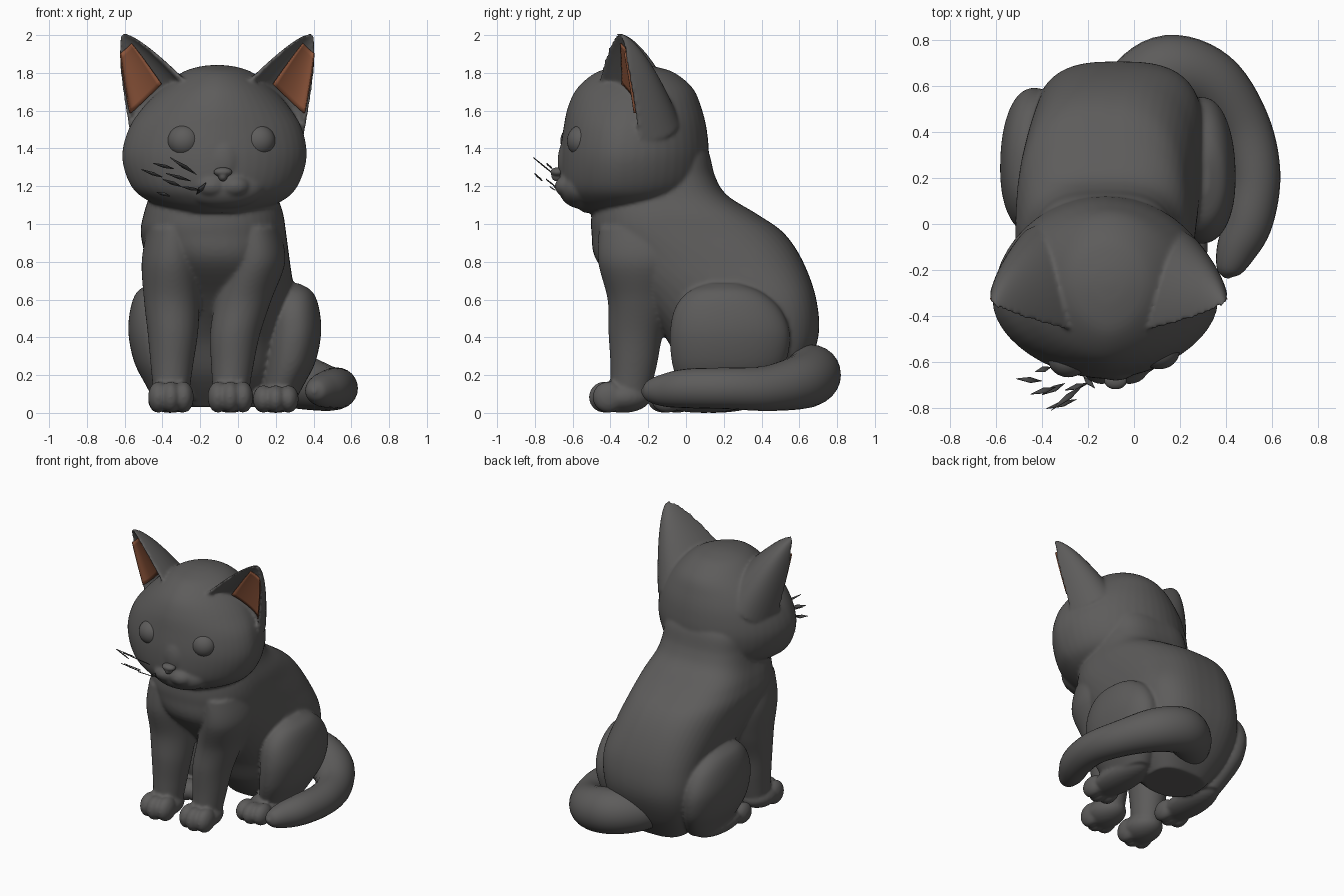
import bpy, bmesh
from math import cos, sin, pi, copysign
from mathutils import Vector, Matrix

cube = bpy.data.objects.get("Cube")
if cube:
    bpy.data.objects.remove(cube, do_unlink=True)


def material(name, rgb):
    mat = bpy.data.materials.new(name)
    mat.use_nodes = True
    mat.diffuse_color = (*rgb, 1)
    bsdf = next(n for n in mat.node_tree.nodes if n.type == 'BSDF_PRINCIPLED')
    bsdf.inputs["Base Color"].default_value = (*rgb, 1)
    return mat


FUR = material("charcoal fur", (0.11, 0.107, 0.105))
EAR = material("rust inner ear", (0.28, 0.095, 0.045))
WHISKER = material("dark whisker", (0.06, 0.06, 0.06))


def refine(rows, steps=6):
    """Catmull-Rom interpolation of a short table of rows."""
    out = []
    for i in range(len(rows) - 1):
        a, b, c, d = (rows[min(max(i + k, 0), len(rows) - 1)] for k in (-1, 0, 1, 2))
        for s in range(steps):
            t = s / steps
            out.append([0.5 * (2 * q + (r - p) * t + (2 * p - 5 * q + 4 * r - w) * t * t
                               + (3 * q - p - 3 * r + w) * t ** 3)
                        for p, q, r, w in zip(a, b, c, d)])
    return out + [list(rows[-1])]


def loft(bm, rings):
    """Skin closed rings and cap both ends."""
    vs = [[bm.verts.new(p) for p in ring] for ring in rings]
    for lo, hi in zip(vs, vs[1:]):
        for j in range(len(lo)):
            bm.faces.new((lo[j - 1], lo[j], hi[j], hi[j - 1]))
    bm.faces.new(vs[0])
    bm.faces.new(vs[-1])


def slices(bm, rows, front_power=2.0, back_power=2.0, n=48):
    """Loft horizontal sections: z, centre x, half width, front y, widest y, back y."""
    rings = []
    for z, cx, rx, front, mid, back in refine(rows):
        ring = []
        for j in range(n):
            c, s = cos(2 * pi * j / n), sin(2 * pi * j / n)
            e = 2 / (back_power if s > 0 else front_power)
            u, v = copysign(abs(c) ** e, c), copysign(abs(s) ** e, s)
            ring.append((cx + rx * u, mid + v * (back - mid if v > 0 else mid - front), z))
        rings.append(ring)
    loft(bm, rings)


def ball(bm, loc, radii):
    m = Matrix.Translation(loc) @ Matrix.Diagonal((*radii, 1))
    bmesh.ops.create_uvsphere(bm, u_segments=32, v_segments=20, radius=1, matrix=m)


def finish(bm, name, mat, voxel=0, relax=5):
    bmesh.ops.recalc_face_normals(bm, faces=bm.faces)
    mesh = bpy.data.meshes.new(name)
    bm.to_mesh(mesh)
    bm.free()
    mesh.shade_smooth()
    mesh.materials.append(mat)
    obj = bpy.data.objects.new(name, mesh)
    bpy.context.collection.objects.link(obj)
    if voxel:
        mod = obj.modifiers.new("fuse", 'REMESH')
        mod.mode, mod.voxel_size, mod.use_smooth_shade = 'VOXEL', voxel, True
        mod = obj.modifiers.new("soften", 'SMOOTH')
        mod.factor, mod.iterations = 0.5, relax
    return obj


# Torso, running up into the neck; everything furry is fused with it below
body = bmesh.new()
slices(body, [
    (0.03, -0.06, 0.20, 0.16, 0.34, 0.50),
    (0.20, -0.065, 0.31, 0.00, 0.36, 0.62),
    (0.40, -0.07, 0.36, -0.11, 0.36, 0.70),
    (0.60, -0.07, 0.37, -0.28, 0.34, 0.69),
    (0.80, -0.105, 0.38, -0.47, 0.12, 0.62),
    (0.95, -0.13, 0.385, -0.50, -0.08, 0.52),
    (1.05, -0.13, 0.37, -0.50, -0.13, 0.38),
    (1.15, -0.13, 0.34, -0.48, -0.15, 0.22),
    (1.25, -0.13, 0.32, -0.44, -0.15, 0.155),
    (1.38, -0.13, 0.30, -0.38, -0.15, 0.12),
    (1.48, -0.13, 0.20, -0.30, -0.15, 0.06)], front_power=2.3, back_power=2.9)

# Haunches: upright slabs against the flanks, tucked in above the foot
for side, cx, y in ((1, 0.01, 0.0), (-1, -0.15, 0.04)):
    slices(body, [(z, cx + side * gap, rx, y + front, y + 0.2, y + back) for z, gap, rx, front, back in (
        (0.06, 0.20, 0.09, 0.00, 0.38),
        (0.15, 0.23, 0.11, -0.04, 0.46),
        (0.27, 0.265, 0.135, -0.075, 0.53),
        (0.42, 0.285, 0.145, -0.085, 0.55),
        (0.55, 0.285, 0.135, -0.06, 0.50),
        (0.64, 0.285, 0.10, 0.01, 0.40),
        (0.685, 0.285, 0.03, 0.12, 0.28))], front_power=2.2, back_power=2.2)

# Front legs: z, midline x, half spacing, half width, front, widest, back
LEG = [(0.06, -0.197, 0.157, 0.09, -0.40, -0.30, -0.20),
       (0.25, -0.19, 0.16, 0.112, -0.40, -0.28, -0.155),
       (0.42, -0.18, 0.165, 0.133, -0.41, -0.26, -0.12),
       (0.60, -0.16, 0.19, 0.148, -0.415, -0.24, -0.05),
       (0.80, -0.13, 0.22, 0.16, -0.465, -0.22, 0.0),
       (0.98, -0.13, 0.21, 0.14, -0.46, -0.22, -0.02)]
for side in (-1, 1):
    slices(body, [(z, mid + side * gap, *rest) for z, mid, gap, *rest in LEG])


def paw(x, front, back, width, height):
    """Long pad with three broad overlapping toes."""
    z = height * 0.49
    ball(body, (x, (front + back) / 2 + 0.015, z), (width, (back - front) / 2 - 0.01, z))
    for k in (-1, 0, 1):
        ball(body, (x + k * width * 0.55, front + 0.08 + 0.02 * k * k, z), (width * 0.46, 0.085, z))


for x in (-0.355, -0.04):
    paw(x, -0.51, -0.19, 0.12, 0.17)
paw(0.20, -0.20, 0.36, 0.12, 0.15)
paw(-0.36, -0.14, 0.40, 0.115, 0.15)

# Head: wedge-faced skull with muzzle and bridge
slices(body, [
    (1.06, -0.12, 0.20, -0.54, -0.36, -0.18),
    (1.12, -0.12, 0.35, -0.62, -0.33, -0.02),
    (1.20, -0.125, 0.44, -0.665, -0.34, 0.09),
    (1.35, -0.125, 0.488, -0.67, -0.34, 0.12),
    (1.50, -0.12, 0.46, -0.65, -0.33, 0.11),
    (1.62, -0.115, 0.385, -0.625, -0.30, 0.08),
    (1.72, -0.11, 0.29, -0.575, -0.28, 0.035),
    (1.80, -0.11, 0.19, -0.48, -0.26, -0.06),
    (1.832, -0.11, 0.10, -0.37, -0.26, -0.16),
    (1.842, -0.11, 0.02, -0.28, -0.26, -0.24)], front_power=1.8)
NOSE_X = -0.08
ball(body, (NOSE_X, -0.55, 1.19), (0.22, 0.125, 0.11))
ball(body, (NOSE_X, -0.57, 1.33), (0.12, 0.11, 0.17))
for side in (-1, 1):
    ball(body, (NOSE_X + side * 0.06, -0.62, 1.20), (0.085, 0.075, 0.06))

# Ears: crescent shells fused to the skull, with a coloured liner in each hollow
ARC = [pi * k / 20 for k in range(21)]
for name, side, bulge in (("right_ear_lining", -1, 0.33), ("left_ear_lining", 1, 0.30)):
    def place(x, y, z):
        return Vector((-0.11 + side * x, y, z))
    inner, outer, tip = place(0.15, -0.47, 1.74), place(0.455, -0.24, 1.44), place(0.51, -0.355, 2.01)
    centre, half = (inner + outer) / 2, (outer - inner) / 2
    back = Vector((-side * 0.05, bulge, 0))
    shell, hollow = [], []
    for i in range(21):
        t = i / 20 * 0.98
        c = centre.lerp(tip, t)
        w, d = half * (1 - t) ** 0.7, back * (1 - t) ** 0.6
        shell.append([c + w * cos(a) + d * sin(a) for a in ARC]
                     + [c + w * 0.86 * cos(a) + d * (0.02 + 0.29 * sin(a)) for a in reversed(ARC)])
        if 0.2 < t < 0.88:
            hollow.append([c + w * 0.86 * cos(a) + d * (0.25 * sin(a) - 0.01) for a in ARC[:14]])
    loft(body, shell)
    bm = bmesh.new()
    grid = [[bm.verts.new(p) for p in row] for row in hollow]
    for lo, hi in zip(grid, grid[1:]):
        for j in range(len(lo) - 1):
            bm.faces.new((lo[j], lo[j + 1], hi[j + 1], hi[j]))
    lining = finish(bm, name, EAR)
    lining.modifiers.new("thickness", 'SOLIDIFY').thickness = 0.006
    lining.modifiers["thickness"].offset = 0

finish(body, "body", FUR, voxel=0.0105, relax=7)

# Eyes and nose
for name, x, y in (("right_eye", -0.285, -0.585), ("left_eye", 0.11, -0.55)):
    bm = bmesh.new()
    ball(bm, (x, y, 1.44), (0.088, 0.08, 0.085))
    finish(bm, name, FUR)
bm = bmesh.new()
ball(bm, (NOSE_X, -0.68, 1.275), (0.05, 0.038, 0.025))
ball(bm, (NOSE_X, -0.68, 1.255), (0.025, 0.034, 0.03))
finish(bm, "nose", FUR, voxel=0.006, relax=3)

# Tail: tapered tube curling round the left side
path = refine([(-0.12, 0.42, 0.20, 0.10), (0.0, 0.58, 0.21, 0.14), (0.15, 0.665, 0.205, 0.155),
               (0.33, 0.61, 0.165, 0.145), (0.47, 0.43, 0.13, 0.12), (0.525, 0.22, 0.13, 0.11),
               (0.50, 0.02, 0.13, 0.105), (0.445, -0.11, 0.12, 0.088), (0.41, -0.20, 0.115, 0.055),
               (0.402, -0.235, 0.115, 0.01)])
points = [Vector(p[:3]) for p in path]
rings = []
for i, p in enumerate(points):
    along = points[min(i + 1, len(points) - 1)] - points[max(i - 1, 0)]
    across = along.cross(Vector((0, 0, 1))).normalized()
    up = across.cross(along).normalized()
    rings.append([p + path[i][3] * (across * cos(a) + up * sin(a))
                  for a in (2 * pi * k / 24 for k in range(24))])
bm = bmesh.new()
loft(bm, rings)
finish(bm, "tail", FUR)

# Whiskers: thin leaf slivers on the right cheek
bm = bmesh.new()
for root, end in (((-0.22, -0.70, 1.26), (-0.36, -0.81, 1.35)),
                  ((-0.34, -0.71, 1.29), (-0.45, -0.74, 1.32)),
                  ((-0.25, -0.76, 1.23), (-0.38, -0.80, 1.27)),
                  ((-0.30, -0.69, 1.20), (-0.40, -0.74, 1.24)),
                  ((-0.40, -0.68, 1.25), (-0.51, -0.67, 1.29)),
                  ((-0.20, -0.69, 1.18), (-0.30, -0.72, 1.20)),
                  ((-0.36, -0.62, 1.15), (-0.43, -0.64, 1.17)),
                  ((-0.22, -0.66, 1.16), (-0.17, -0.71, 1.22))):
    a, b = Vector(root), Vector(end)
    wide = (b - a).cross(Vector((0, 0.6, 1))).normalized() * 0.014
    mid = a.lerp(b, 0.45)
    bm.faces.new([bm.verts.new(p) for p in (a, mid + wide, b, mid - wide)])
whiskers = finish(bm, "whiskers", WHISKER)
whiskers.modifiers.new("thickness", 'SOLIDIFY').thickness = 0.005
